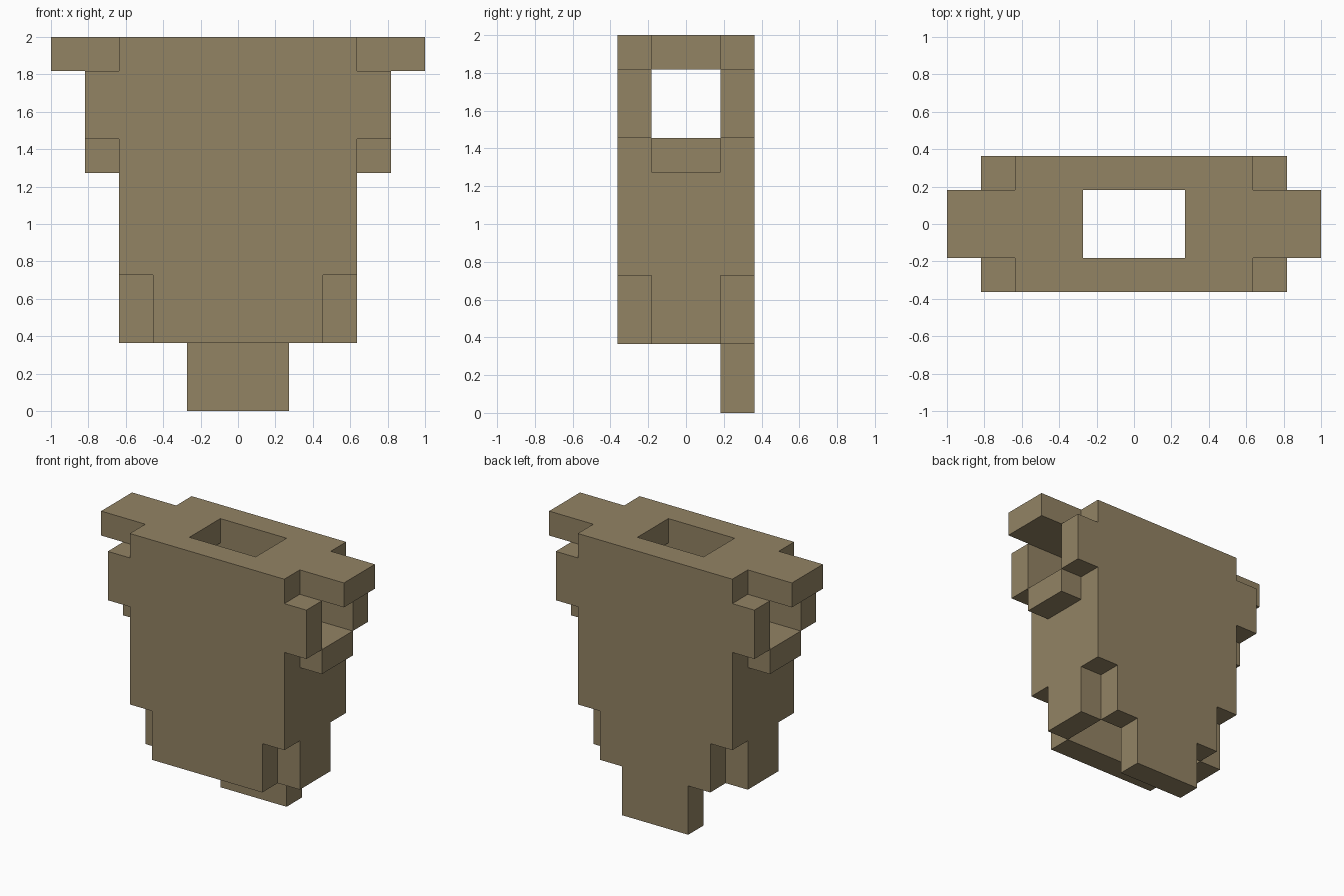
import bpy
import bmesh
from mathutils import Vector

cube = bpy.data.objects.get("Cube")
if cube:
    bpy.data.objects.remove(cube, do_unlink=True)

U = 2 / 11  # size of one block
tan = bpy.data.materials.new("tan")
COLOUR = (0.29, 0.227, 0.127, 1)
tan.diffuse_color = COLOUR
tan.use_nodes = True
tan.node_tree.nodes["Principled BSDF"].inputs["Base Color"].default_value = COLOUR
tan.node_tree.nodes["Principled BSDF"].inputs["Roughness"].default_value = 0.9


def box(x, y, z):
    """Set of blocks filling the given ranges; x is mirrored to both sides."""
    cells = {(i, j, k) for i in range(*x) for j in range(*y) for k in range(*z)}
    return cells | {(-i, j, k) for i, j, k in cells}


# hollow body, open below
blocks = box((0, 4), (0, 4), (2, 11))
blocks -= box((0, 3), (1, 3), (2, 10))
# hole in the roof
blocks -= box((0, 2), (1, 3), (10, 11))
# window through each side wall
blocks -= box((3, 4), (1, 3), (8, 10))
# notched lower corners
for y in ((0, 1), (3, 4)):
    blocks -= box((3, 4), y, (2, 4))
# tab under the back wall
blocks |= box((0, 2), (3, 4), (0, 2))
# side frames: lower bar, two posts and the long top bar
blocks |= box((4, 5), (1, 3), (7, 8))
for y in ((0, 1), (3, 4)):
    blocks |= box((4, 5), y, (8, 10))
blocks |= box((4, 6), (1, 3), (10, 11))

# skin: one square wherever a block meets open space
bm = bmesh.new()
for cell in sorted(blocks):
    centre = Vector(cell) + Vector((0, -1.5, 0.5))
    for axis in range(3):
        for sign in (-1, 1):
            neighbour = list(cell)
            neighbour[axis] += sign
            if tuple(neighbour) in blocks:
                continue
            n, a, b = Vector(), Vector(), Vector()
            n[axis] = sign / 2
            a[(axis + 1) % 3] = 0.5
            b[(axis + 2) % 3] = sign / 2
            corners = (-a - b, a - b, a + b, b - a)
            bm.faces.new([bm.verts.new((centre + n + c) * U) for c in corners])
bmesh.ops.remove_doubles(bm, verts=bm.verts, dist=0.001)

mesh = bpy.data.meshes.new("hollow_block_body")
bm.to_mesh(mesh)
bm.free()
mesh.materials.append(tan)
bpy.context.collection.objects.link(bpy.data.objects.new("hollow_block_body", mesh))
